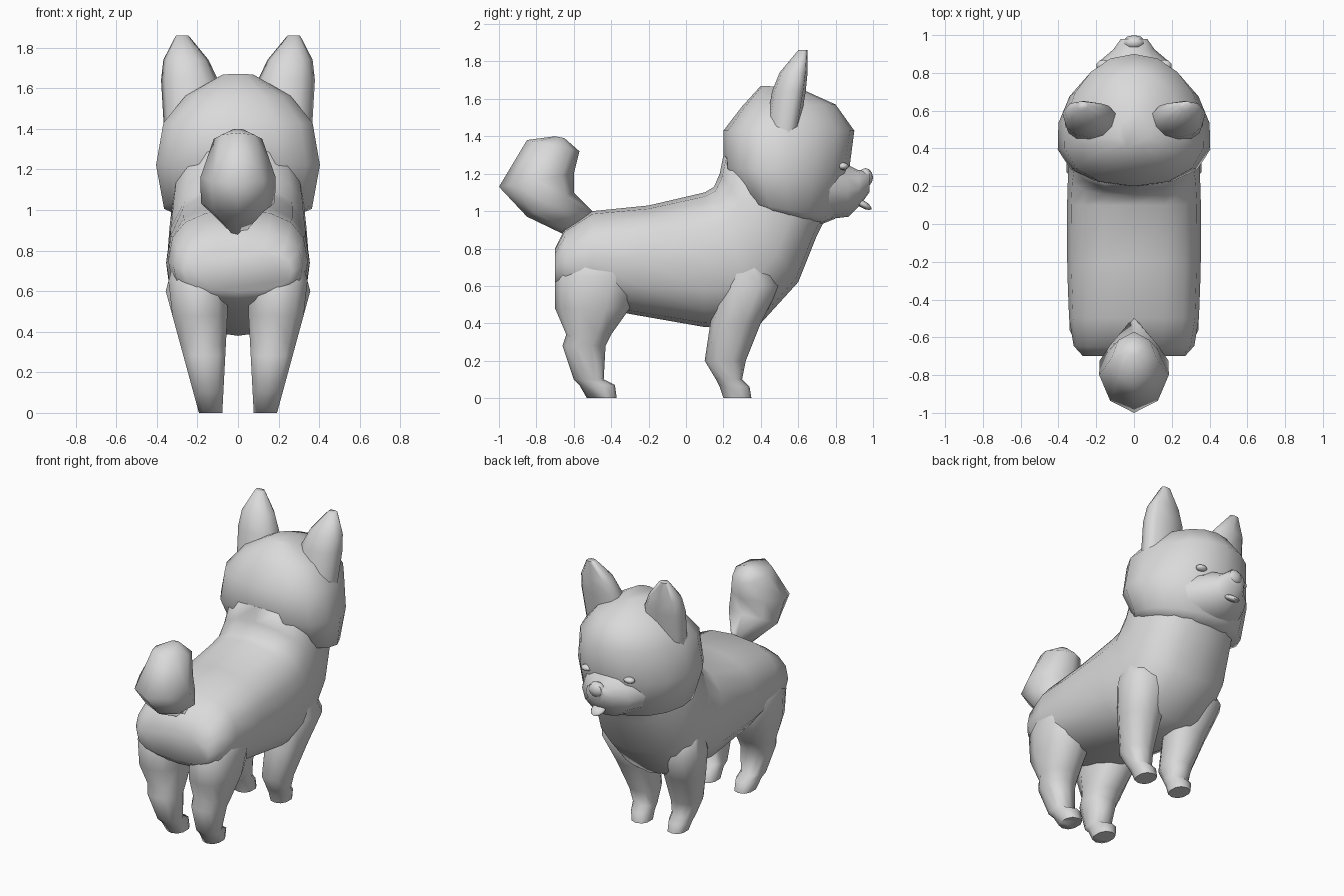
import bpy, bmesh, math
from mathutils import Matrix, Vector

cube = bpy.data.objects.get("Cube")
if cube:
    bpy.data.objects.remove(cube, do_unlink=True)

grey = bpy.data.materials.new("plain grey")
grey.use_nodes = True
colour = (0.7, 0.7, 0.7, 1)
grey.diffuse_color = colour
grey.node_tree.nodes["Principled BSDF"].inputs["Base Color"].default_value = colour


def finish(name, bm):
    """Turn a bmesh into a grey, smooth shaded object."""
    bmesh.ops.recalc_face_normals(bm, faces=bm.faces)
    mesh = bpy.data.meshes.new(name)
    bm.to_mesh(mesh)
    bm.free()
    mesh.materials.append(grey)
    part = bpy.data.objects.new(name, mesh)
    bpy.context.collection.objects.link(part)
    bpy.ops.object.select_all(action="DESELECT")
    part.select_set(True)
    bpy.context.view_layer.objects.active = part
    bpy.ops.object.shade_smooth_by_angle(angle=math.radians(70))


def soften(value, exponent):
    return math.copysign(abs(value) ** exponent, value)


def loft(name, spans, width, centre=lambda t, z: 0, sides=12, square=1.0,
         taper=0.0, flip=1):
    """Skin rounded rings across side-profile spans (y, z, y, z).

    Half width and centre x follow rules of progress t and height z;
    taper narrows the front of each ring and widens its back.
    """
    bm = bmesh.new()
    loops = []
    for n, (front_y, front_z, back_y, back_z) in enumerate(spans):
        front, back = Vector((0, front_y, front_z)), Vector((0, back_y, back_z))
        middle, half = (front + back) / 2, (front - back) / 2
        t, z = n / (len(spans) - 1), middle.z
        loop = []
        for i in range(sides):
            turn = math.tau * i / sides
            along = soften(math.cos(turn), square)
            reach = width(t, z) * soften(math.sin(turn), square) * (1 - taper * along)
            point = middle + half * along
            point.x = flip * (centre(t, z) + reach)
            loop.append(bm.verts.new(point))
        loops.append(loop)
    for lower, upper in zip(loops, loops[1:]):
        for i in range(sides):
            j = (i + 1) % sides
            bm.faces.new((lower[i], lower[j], upper[j], upper[i]))
    bm.faces.new(loops[0])
    bm.faces.new(loops[-1])
    finish(name, bm)


def level(slices):
    """Horizontal spans from (front y, back y, z)."""
    return [(front, z, back, z) for front, back, z in slices]


def flare(z):
    """Grows up to the hip or shoulder, then shrinks into the body."""
    return min(z, 1.2 - z)


def ball(name, place, size, pitch=0):
    bm = bmesh.new()
    bmesh.ops.create_uvsphere(bm, u_segments=10, v_segments=6, radius=1)
    shape = Matrix.Rotation(math.radians(pitch), 4, "X") @ Matrix.Diagonal((*size, 1))
    bmesh.ops.transform(bm, matrix=Matrix.Translation(place) @ shape, verts=bm.verts)
    finish(name, bm)


# Body from rump to neck
loft("body",
     [(-.7, .8, -.7, .6), (-.65, .9, -.64, .55), (-.5, 1, -.5, .5),
      (-.2, 1.03, -.3, .45), (.1, 1.1, .1, .38), (.15, 1.13, .4, .4),
      (.18, 1.2, .6, .62), (.2, 1.3, .7, .87), (.3, 1.3, .74, .95)],
     width=lambda t, z: .36 - .07 * t ** 4 - .09 * (1 - t) ** 6,
     sides=16, square=.8)

# Head from crown to jaw
loft("head",
     [(.6, 1.66, .4, 1.67), (.8, 1.57, .3, 1.56), (.9, 1.43, .2, 1.43),
      (.87, 1.2, .2, 1.23), (.8, .96, .3, 1.05), (.7, .92, .4, 1)],
     width=lambda t, z: .4 - .9 * (t - .6) ** 2,
     sides=16, square=.9, taper=.2)

# Muzzle, nose and tongue
loft("muzzle",
     [(.7, 1.3, .7, .95), (.86, 1.25, .87, .97), (.92, 1.22, .93, 1.03), (.98, 1.22, .98, 1.1)],
     width=lambda t, z: .07 + .2 * (1 - t) ** 1.5)
ball("nose", (0, .96, 1.18), (.06, .04, .05))
ball("tongue", (0, .94, 1.04), (.05, .06, .02), pitch=-30)

# Curled bushy tail
loft("tail",
     [(-.5, 1, -.6, .85), (-.6, 1.1, -.85, .97), (-.6, 1.2, -1, 1.13),
      (-.57, 1.32, -.85, 1.38), (-.65, 1.39, -.7, 1.4)],
     width=lambda t, z: .03 + .165 * math.sin(math.pi * t ** .7), sides=8, square=1.1)

# Leg and ear profiles
legs = {
    "hind_leg": [(-.37, -.53, 0), (-.38, -.57, .07), (-.44, -.6, .1), (-.43, -.66, .28),
                 (-.4, -.64, .34), (-.3, -.7, .48), (-.25, -.7, .65), (-.3, -.6, .8)],
    "front_leg": [(.35, .2, 0), (.34, .18, .06), (.3, .16, .1), (.32, .1, .2),
                  (.4, .13, .4), (.5, .17, .6), (.4, .2, .8)],
}
ear = [(.6, .42, 1.4), (.64, .46, 1.64), (.65, .5, 1.74), (.65, .6, 1.86)]

# Mirrored legs, ears and eyes
for side, flip in (("right", 1), ("left", -1)):
    for name, slices in legs.items():
        loft(f"{side}_{name}", level(slices),
             width=lambda t, z: .06 + .17 * flare(z),
             centre=lambda t, z: .135 + .11 * flare(z),
             sides=10, square=.85, flip=flip)
    loft(f"{side}_ear", level(ear),
         width=lambda t, z: .14 - .11 * t ** 3,
         centre=lambda t, z: .22 + .055 * t,
         sides=10, square=.8, taper=-.2, flip=flip)
    ball(f"{side}_eye", (flip * .16, .84, 1.24), (.04, .03, .02))
